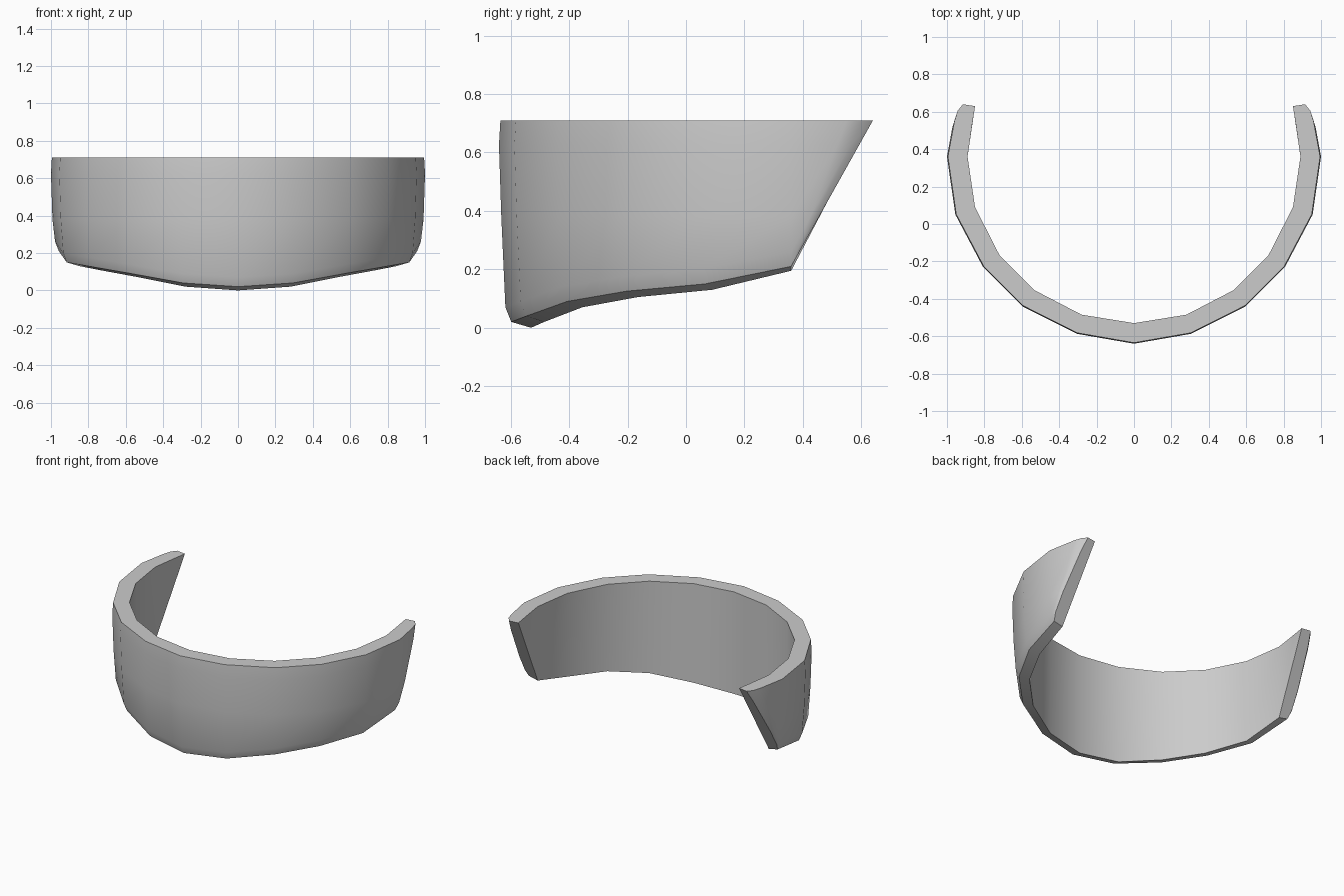
import bpy, bmesh, math

if "Cube" in bpy.data.objects:
    bpy.data.objects.remove(bpy.data.objects["Cube"])

TOP = 0.71
# Plan stations, centre to side: outer x, outer y, inner x, inner y, outer bottom z, inner bottom z
STATIONS = [
    (0.00, -0.64, 0.00, -0.53, 0.02, 0.00),
    (0.305, -0.587, 0.28, -0.485, 0.04, 0.02),
    (0.597, -0.44, 0.53, -0.355, 0.09, 0.07),
    (0.807, -0.23, 0.72, -0.165, 0.125, 0.105),
    (0.955, 0.05, 0.85, 0.09, 0.15, 0.13),
    (1.00, 0.36, 0.89, 0.36, 0.21, 0.195),
]
# Rearward sweep of the end tips at the rim: outer dx, dy, inner dx, dy
TIPS = [(-0.035, 0.19, -0.026, 0.18), (-0.052, 0.245, -0.034, 0.23),
        (-0.08, 0.28, -0.04, 0.27)]


def section(ox, oy, ix, iy, zo, zi):
    """Wall cross-section: outer side bottom to rim, then inner side down."""
    dx, dy = ox - ix, oy - iy
    length = math.hypot(dx, dy)
    dx, dy = dx / length, dy / length
    outer = [(zo, 0.042), (zo + 0.05, 0.022), (0.38, 0.008), (0.625, 0.0), (TOP, 0.005)]
    pts = [(ox - dx * d, oy - dy * d, z) for z, d in outer]
    return pts + [(ix, iy, TOP), (ix, iy, zi)]


def swept(pts, tip):
    """Slide a section backwards in proportion to height, giving the raked end."""
    out = []
    for i, (x, y, z) in enumerate(pts):
        t = max(0.0, (z - 0.21) / (TOP - 0.21))
        dx, dy = tip[:2] if i < 5 else tip[2:]
        out.append((x + dx * t, y + dy * t, z))
    return out


half = [section(*s) for s in STATIONS]
half += [swept(half[-1], t) for t in TIPS]
mirrored = [[(-x, y, z) for x, y, z in s] for s in half[:0:-1]]

# Curved band: loft all sections and cap both ends
bm = bmesh.new()
rings = [[bm.verts.new(p) for p in s] for s in mirrored + half]
for a, b in zip(rings, rings[1:]):
    n = len(a)
    for i in range(n):
        j = (i + 1) % n
        bm.faces.new((a[i], b[i], b[j], a[j]))
bm.faces.new(rings[0])
bm.faces.new(rings[-1][::-1])
bmesh.ops.remove_doubles(bm, verts=bm.verts, dist=0.0005)
bmesh.ops.recalc_face_normals(bm, faces=bm.faces)

mesh = bpy.data.meshes.new("curved_band")
bm.to_mesh(mesh)
bm.free()
band = bpy.data.objects.new("curved_band", mesh)
bpy.context.collection.objects.link(band)
bpy.context.view_layer.objects.active = band
band.select_set(True)
bpy.ops.object.shade_smooth_by_angle(angle=math.radians(35))
